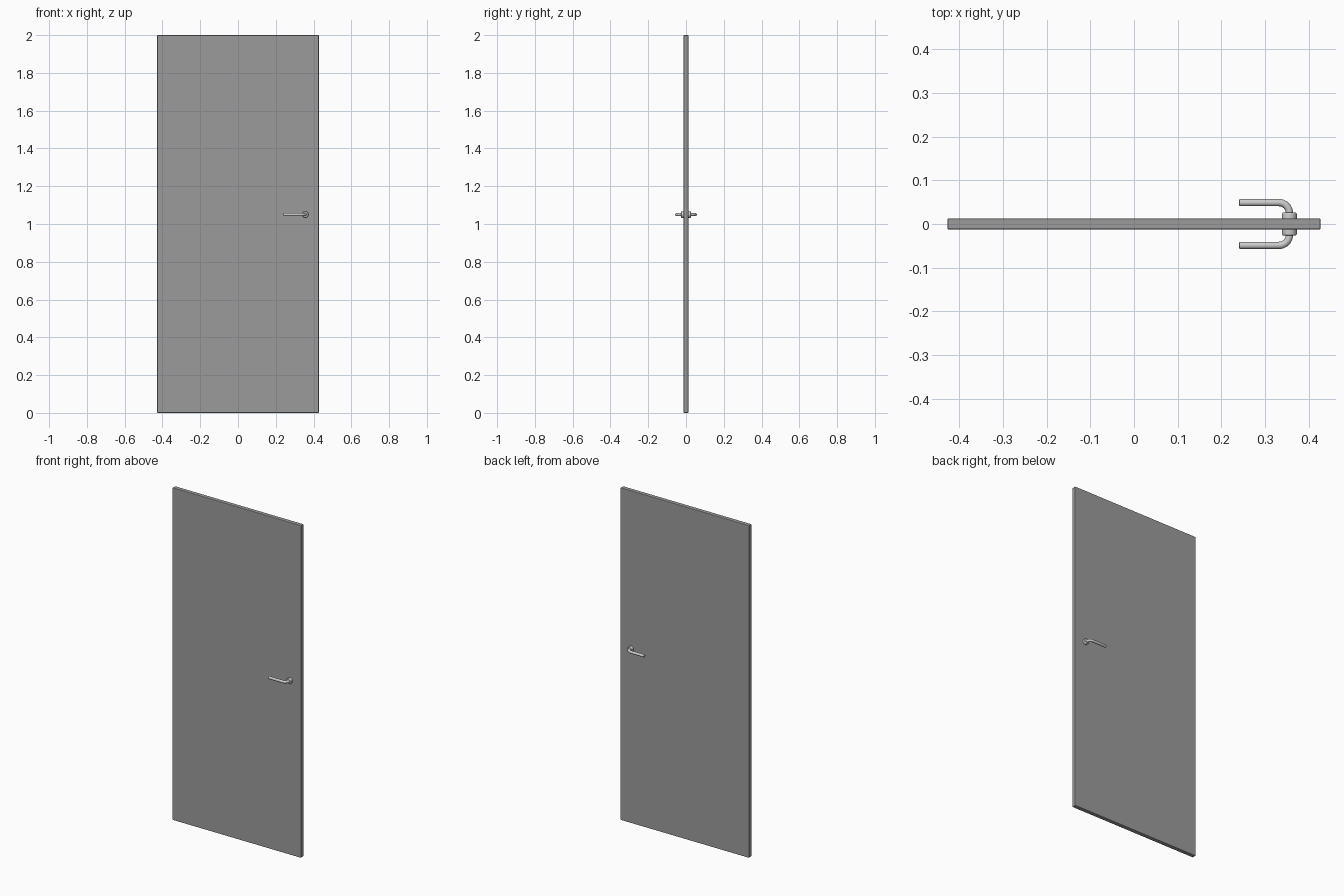
import bpy, bmesh, math
from mathutils import Vector

if "Cube" in bpy.data.objects:
    bpy.data.objects.remove(bpy.data.objects["Cube"])

HX, HZ = 0.356, 1.05      # handle axis
SIDES = 24


def finish(name, bm, smooth=True):
    bmesh.ops.recalc_face_normals(bm, faces=bm.faces)
    me = bpy.data.meshes.new(name)
    bm.to_mesh(me)
    bm.free()
    ob = bpy.data.objects.new(name, me)
    bpy.context.collection.objects.link(ob)
    if smooth:
        bpy.ops.object.select_all(action='DESELECT')
        ob.select_set(True)
        bpy.context.view_layer.objects.active = ob
        bpy.ops.object.shade_smooth_by_angle(angle=math.radians(40))
    return ob


def tube(name, path):
    """Sweep a circle along (x, y, radius, direction angle) stations in the plane z = HZ."""
    bm = bmesh.new()
    rings = []
    for x, y, r, a in path:
        side = Vector((-math.sin(a), math.cos(a), 0))
        ring = []
        for i in range(SIDES):
            t = 2 * math.pi * i / SIDES
            p = Vector((x, y, HZ)) + side * r * math.cos(t) + Vector((0, 0, r * math.sin(t)))
            ring.append(bm.verts.new(p))
        rings.append(ring)
    for a, b in zip(rings, rings[1:]):
        for i in range(SIDES):
            j = (i + 1) % SIDES
            bm.faces.new((a[i], a[j], b[j], b[i]))
    bm.faces.new(rings[0])
    bm.faces.new(rings[-1])
    return finish(name, bm)


# dark door panel with slightly eased edges
bm = bmesh.new()
bmesh.ops.create_cube(bm, size=1)
bmesh.ops.scale(bm, vec=(0.855, 0.025, 2.0), verts=bm.verts)
bmesh.ops.translate(bm, vec=(0, 0, 1), verts=bm.verts)
bmesh.ops.bevel(bm, geom=bm.edges[:], offset=0.003, segments=2, affect='EDGES', profile=0.5)
door = finish("door_panel", bm, smooth=False)
paint = bpy.data.materials.new("dark_grey_paint")
paint.diffuse_color = (0.33, 0.33, 0.33, 1)
paint.use_nodes = True
paint.node_tree.nodes["Principled BSDF"].inputs["Base Color"].default_value = paint.diffuse_color
door.data.materials.append(paint)

# round collars and bent levers, one set per face
R, BEND, Y, TIP = 0.0083, 0.024, 0.049, 0.241
ROUND = 0.004
for tag, s in (("front", -1), ("back", 1)):
    up = s * math.pi / 2
    collar = [(HX, s * 0.010, 0.017, up)]
    for k in range(6):      # rounded rim
        a = math.pi / 2 * k / 5
        collar.append((HX, s * (0.0265 - ROUND + ROUND * math.sin(a)),
                       0.017 - ROUND + ROUND * math.cos(a), up))
    tube("collar_" + tag, collar)

    path = [(HX, s * 0.012, R, up)]
    for k in range(11):     # quarter bend
        a = math.pi / 2 * k / 10
        path.append((HX - BEND + BEND * math.cos(a), s * (Y - BEND + BEND * math.sin(a)),
                     R, s * (math.pi / 2 + a)))
    for k in range(5):      # rounded tip
        a = math.pi / 2 * k / 4
        path.append((TIP + 0.0025 * (1 - math.sin(a)), s * Y,
                     R - 0.0025 * (1 - math.cos(a)), s * math.pi))
    tube("lever_" + tag, path)
